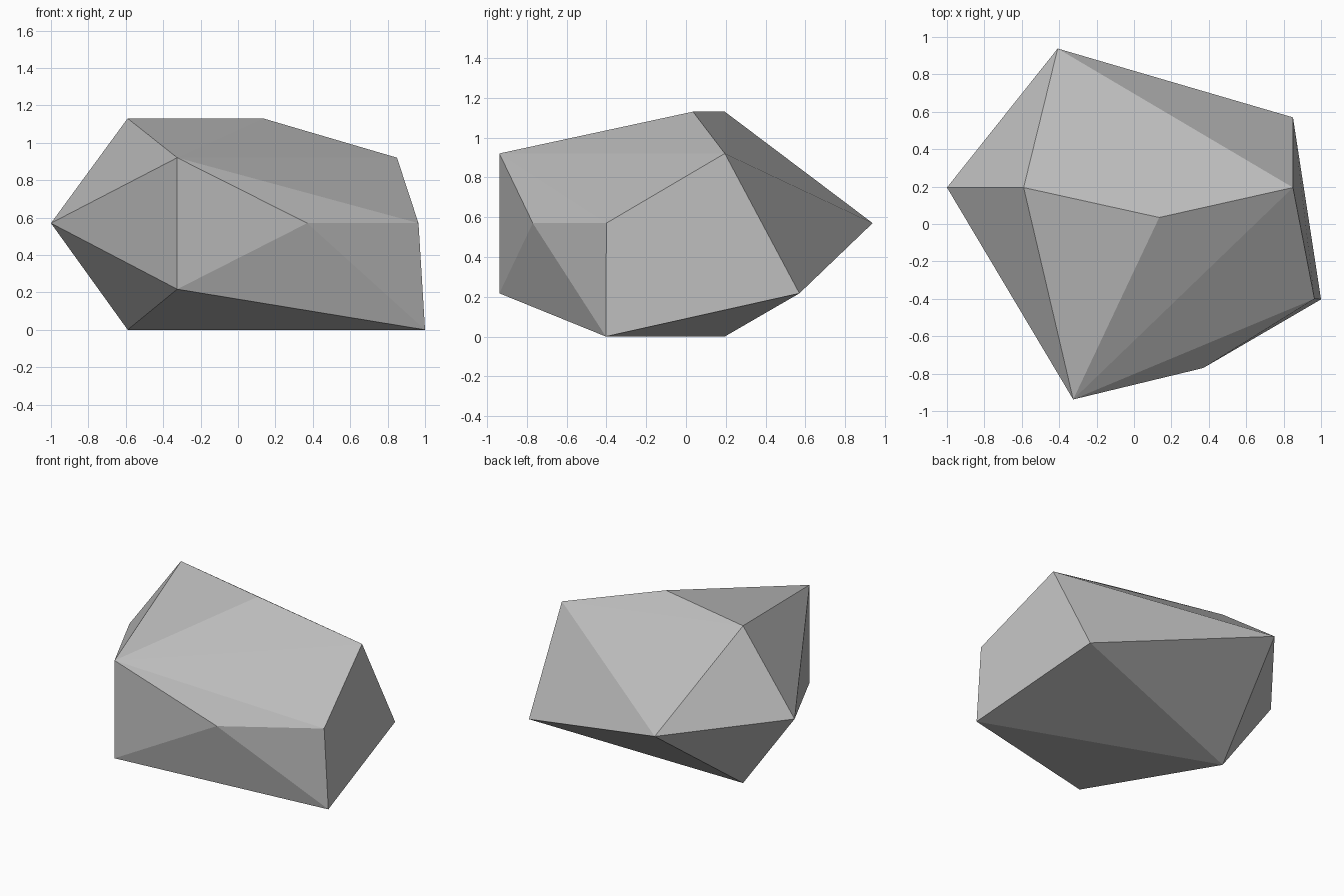
import bpy
import bmesh

cube = bpy.data.objects.get("Cube")
if cube:
    bpy.data.objects.remove(cube, do_unlink=True)

# Stone colour
stone = bpy.data.materials.new("stone_grey")
stone.use_nodes = True
colour = (0.52, 0.52, 0.52, 1)
stone.diffuse_color = colour
stone.node_tree.nodes["Principled BSDF"].inputs["Base Color"].default_value = colour

# Corners of the rough twenty-sided boulder, grouped by height
corners = {
    1.13: [(-0.59, 0.195), (0.135, 0.035)],
    0.92: [(0.85, 0.195), (-0.325, -0.938)],
    0.57: [(0.965, -0.4), (0.37, -0.77), (-1, 0.195), (-0.408, 0.938)],
    0.217: [(0.85, 0.57), (-0.325, -0.938)],
    0: [(1, -0.403), (-0.59, 0.195)],
}

# Wrap the corners in flat facets
bm = bmesh.new()
for z, points in corners.items():
    for x, y in points:
        bm.verts.new((x, y, z))
bmesh.ops.convex_hull(bm, input=bm.verts[:])
bmesh.ops.recalc_face_normals(bm, faces=bm.faces[:])

mesh = bpy.data.meshes.new("boulder")
bm.to_mesh(mesh)
bm.free()
mesh.materials.append(stone)
boulder = bpy.data.objects.new("boulder", mesh)
bpy.context.collection.objects.link(boulder)
